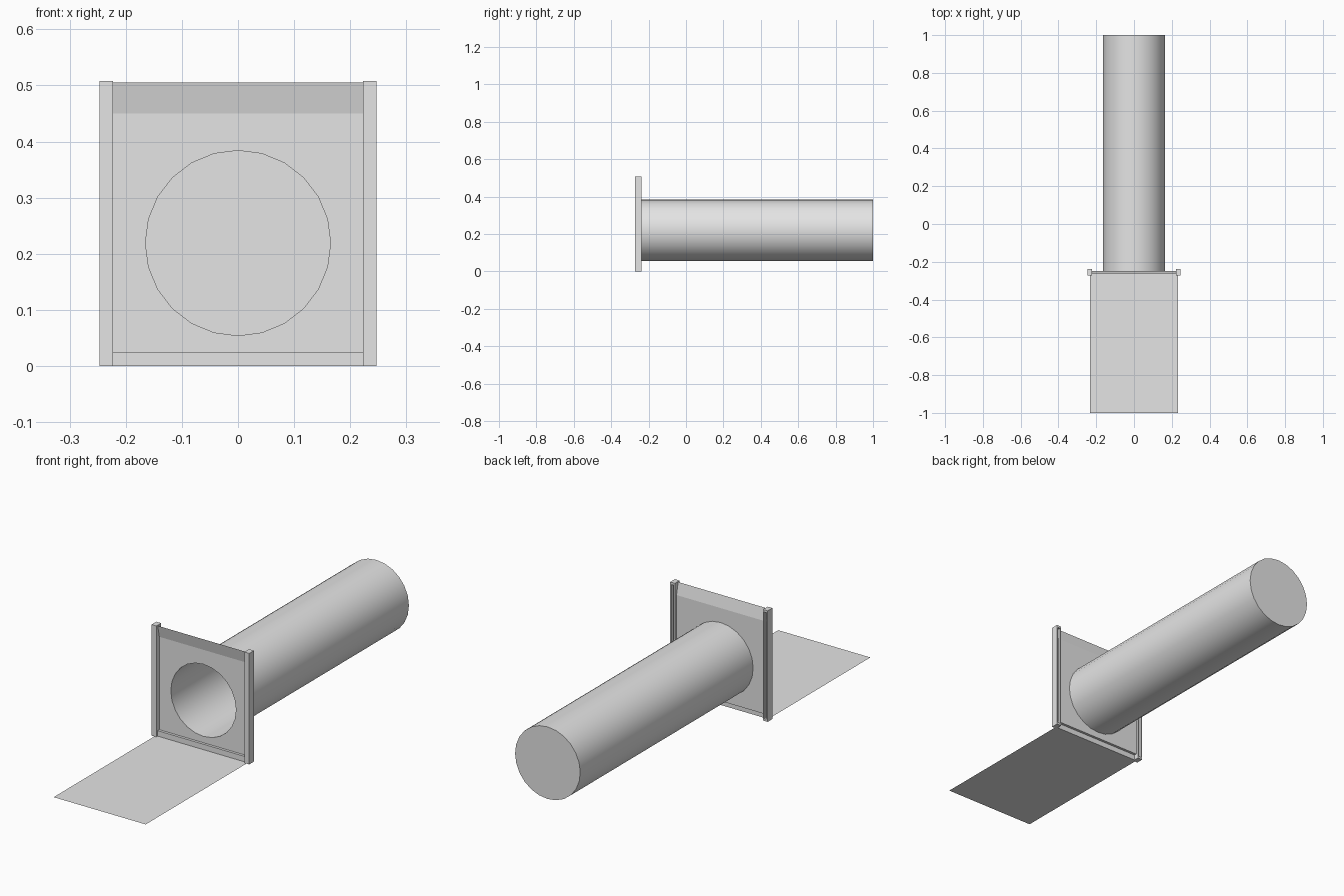
import bpy, bmesh
from math import sin, cos, pi, radians
from mathutils import Matrix, Vector

cube = bpy.data.objects.get("Cube")
if cube:
    bpy.data.objects.remove(cube, do_unlink=True)

grey = bpy.data.materials.new("light_grey")
grey.use_nodes = True
grey.diffuse_color = (0.78, 0.78, 0.78, 1)
grey.node_tree.nodes["Principled BSDF"].inputs["Base Color"].default_value = grey.diffuse_color

SIDES, RADIUS, AXIS_Z = 24, 0.165, 0.219
WALL_Y, LIP_Y, WALL_X = -0.25, -0.262, 0.233


def finish(name, bm):
    mesh = bpy.data.meshes.new(name)
    bm.to_mesh(mesh)
    bm.free()
    mesh.materials.append(grey)
    obj = bpy.data.objects.new(name, mesh)
    bpy.context.collection.objects.link(obj)
    return obj


def strip(bm, profile):
    """Sweep a (y, z) profile across the width of the wall."""
    for (y1, z1), (y2, z2) in zip(profile, profile[1:]):
        bm.faces.new([bm.verts.new(p) for p in (
            (-WALL_X, y1, z1), (WALL_X, y1, z1), (WALL_X, y2, z2), (-WALL_X, y2, z2))])


def box(bm, x1, x2, y1, y2, z1, z2):
    size = Matrix.Diagonal((x2 - x1, y2 - y1, z2 - z1, 1))
    centre = Matrix.Translation(((x1 + x2) / 2, (y1 + y2) / 2, (z1 + z2) / 2))
    bmesh.ops.create_cube(bm, size=1, matrix=centre @ size)


def loop(bm, points):
    verts = [bm.verts.new((x, WALL_Y, z)) for x, z in points]
    return [bm.edges.new((a, b)) for a, b in zip(verts, verts[1:] + verts[:1])]


# Wall sheet with a round opening
bm = bmesh.new()
edges = loop(bm, [(-WALL_X, 0.025), (WALL_X, 0.025), (WALL_X, 0.45), (-WALL_X, 0.45)])
angles = [2 * pi * i / SIDES for i in range(SIDES)]
edges += loop(bm, [(RADIUS * cos(a), AXIS_Z + RADIUS * sin(a)) for a in angles])
bmesh.ops.triangle_fill(bm, edges=edges, use_beauty=True, normal=Vector((0, -1, 0)))
# Lip leaning forward at the top, step at the foot
strip(bm, [(WALL_Y, 0.45), (LIP_Y, 0.505)])
strip(bm, [(LIP_Y, 0), (LIP_Y, 0.025), (WALL_Y, 0.025)])
bmesh.ops.remove_doubles(bm, verts=bm.verts, dist=0.0001)
finish("wall", bm)

# Floor sheet in front of the wall
bm = bmesh.new()
strip(bm, [(-1, 0), (LIP_Y, 0)])
finish("floor", bm)

# Tube, open at the wall and closed at the far end
bm = bmesh.new()
place = Matrix.Translation((0, (1 + WALL_Y) / 2, AXIS_Z)) @ Matrix.Rotation(radians(-90), 4, "X")
bmesh.ops.create_cone(bm, cap_ends=True, segments=SIDES, radius1=RADIUS, radius2=RADIUS,
                      depth=1 - WALL_Y, matrix=place)
front = [f for f in bm.faces if f.calc_center_median().y < WALL_Y + 0.01]
bmesh.ops.delete(bm, geom=front, context="FACES_ONLY")
tube = finish("tube", bm)
bpy.ops.object.select_all(action="DESELECT")
tube.select_set(True)
bpy.context.view_layer.objects.active = tube
bpy.ops.object.shade_smooth_by_angle(angle=radians(30))

# Channel posts: slotted at the back, closed by a cap and a foot
for side, sign in (("left", 1), ("right", -1)):
    bm = bmesh.new()
    box(bm, 0.223, 0.247, -0.272, -0.252, 0.01, 0.498)
    box(bm, 0.223, 0.229, -0.252, -0.238, 0.01, 0.498)
    box(bm, 0.24, 0.247, -0.252, -0.238, 0.01, 0.498)
    for z1, z2 in ((0, 0.01), (0.498, 0.508)):
        box(bm, 0.223, 0.247, -0.272, -0.238, z1, z2)
    if sign < 0:
        bmesh.ops.scale(bm, vec=(-1, 1, 1), verts=bm.verts)
        bmesh.ops.reverse_faces(bm, faces=bm.faces)
    finish(side + "_post", bm)
